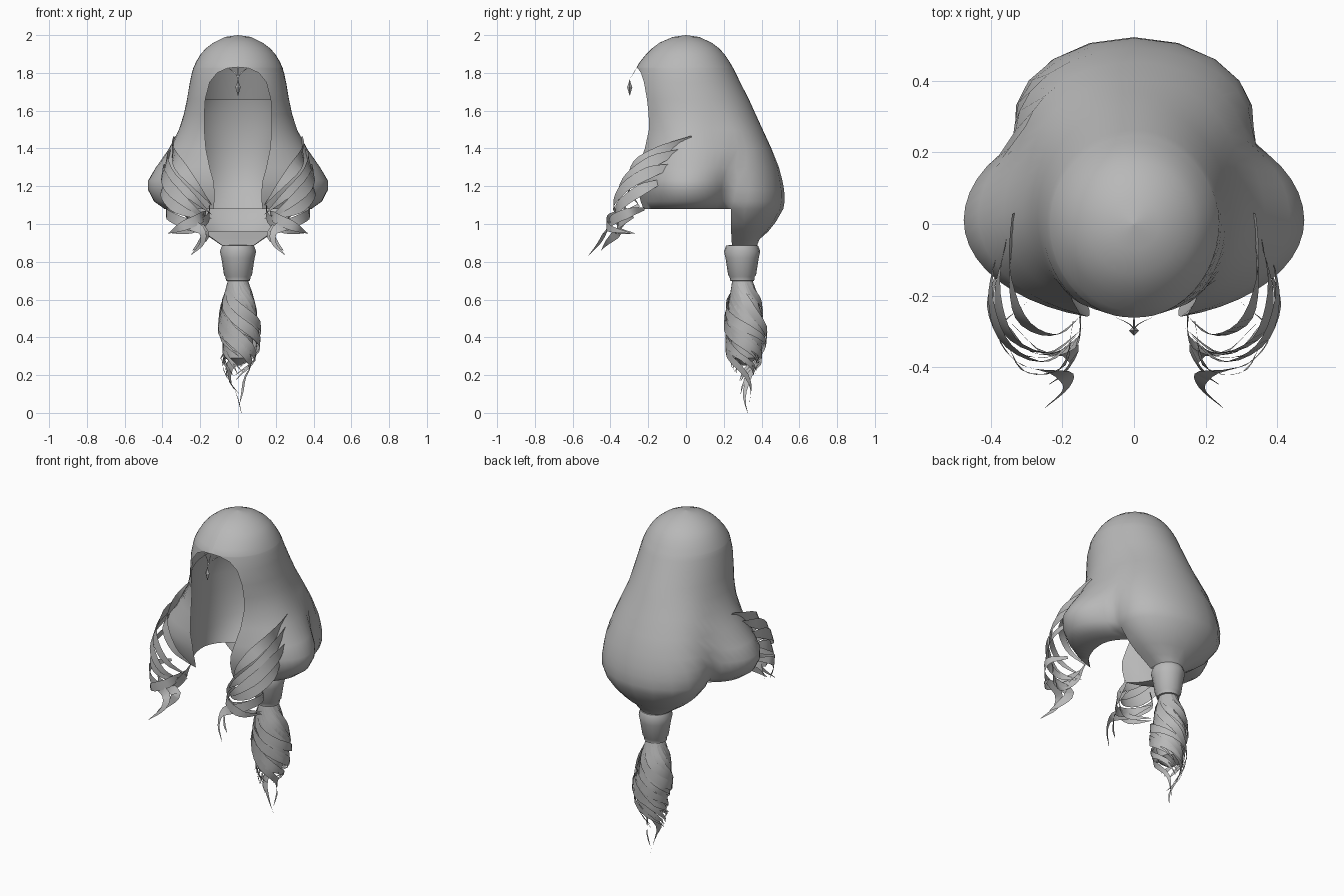
import bpy, math, random
from mathutils import Vector

if "Cube" in bpy.data.objects:
    bpy.data.objects.remove(bpy.data.objects["Cube"])

random.seed(4)
grey = bpy.data.materials.new("ash_grey")
grey.diffuse_color = (0.48, 0.48, 0.48, 1)
grey.use_nodes = True
grey.node_tree.nodes["Principled BSDF"].inputs["Base Color"].default_value = grey.diffuse_color


def make(name, verts, faces, angle=50):
    me = bpy.data.meshes.new(name)
    me.from_pydata([tuple(v) for v in verts], [], faces)
    me.validate()
    me.materials.append(grey)
    ob = bpy.data.objects.new(name, me)
    bpy.context.collection.objects.link(ob)
    bpy.ops.object.select_all(action='DESELECT')
    ob.select_set(True)
    bpy.context.view_layer.objects.active = ob
    bpy.ops.object.shade_smooth_by_angle(angle=math.radians(angle))
    return ob


def bridge(rows, closed):
    """Skin a list of equally long point rows."""
    n = len(rows[0])
    verts = [p for r in rows for p in r]
    faces = []
    for j in range(len(rows) - 1):
        for i in range(n if closed else n - 1):
            k = (i + 1) % n
            faces.append((j * n + i, (j + 1) * n + i, (j + 1) * n + k, j * n + k))
    return verts, faces


def lerp(table, t):
    """Piecewise linear lookup in (key, value) pairs with rising keys."""
    for (a, u), (b, v) in zip(table, table[1:]):
        if t <= b:
            f = max(0.0, (t - a) / (b - a))
            return u + (v - u) * f
    return table[-1][1]


def arc_row(z, w, sy, yf, yb, ex, n=22):
    """Open horizontal section: front edge, side, back, side, front edge."""
    a0 = math.asin(min(1, ex / w))
    half = []
    for i in range(n + 1):
        a = a0 + (math.pi - a0) * i / n
        ry = sy - yf if math.cos(a) > 0 else yb - sy
        half.append((w * math.sin(a), sy - ry * math.cos(a), z))
    return half + [(-x, y, z) for x, y, z in half[-2::-1]]


# Hood of hair: height, half width, side y, front y, back y, half opening
HOOD = [
    (2.00, .0005, 0, -.0005, .0005, 0),
    (1.99, .07, 0, -.07, .07, 0),
    (1.96, .13, 0, -.14, .135, 0),
    (1.93, .17, 0, -.18, .175, 0),
    (1.90, .197, 0, -.21, .203, 0),
    (1.86, .221, 0, -.243, .23, 0),
    (1.83, .235, 0, -.262, .247, 0),
    (1.825, .237, 0, -.263, .25, .055),
    (1.80, .244, 0, -.267, .263, .11),
    (1.75, .255, 0, -.275, .287, .15),
    (1.66, .27, .02, -.275, .333, .173),
    (1.58, .287, .03, -.26, .362, .178),
    (1.50, .313, .03, -.245, .38, .178),
    (1.40, .365, .03, -.25, .37, .17),
    (1.30, .435, .02, -.27, .33, .15),
    (1.23, .476, .01, -.27, .31, .13),
    (1.18, .476, .01, -.265, .30, .125),
    (1.12, .445, .01, -.25, .28, .125),
    (1.08, .39, .01, -.24, .25, .13)]

# Back pouch: height, half width, centre y, front y, back y
POUCH = [
    (.885, .085, .295, .21, .375), (.92, .135, .30, .205, .39), (.96, .195, .30, .20, .435),
    (1.01, .255, .30, .20, .475), (1.08, .312, .30, .20, .515), (1.13, .332, .30, .20, .524),
    (1.20, .336, .29, .20, .518), (1.30, .33, .26, .20, .492), (1.40, .31, .22, .20, .452),
    (1.50, .27, .19, .20, .402), (1.58, .22, .17, .20, .35), (1.66, .15, .15, .20, .28)]


def pouch_at(z):
    return [lerp([(p[0], p[i]) for p in POUCH], z) for i in (1, 2, 4)]


def swell(p, k=.05):
    """Push a hood point out to the pouch with a soft blend."""
    x, y, z = p
    if z > 1.67 or y < .08:
        return p
    rx, cy, yb = pouch_at(z)
    o = Vector((0, .08))
    d = Vector((x, y)) - o
    r = d.length
    d.normalize()
    hit, oy = 0, o.y - cy
    a = (d.x / rx) ** 2 + (d.y / (yb - cy)) ** 2
    b = oy * d.y / (yb - cy) ** 2
    disc = b * b - a * ((oy / (yb - cy)) ** 2 - 1)
    if disc > 0:
        hit = (-b + math.sqrt(disc)) / a
    h = max(k - abs(r - hit), 0) / k
    q = o + d * (max(r, hit) + h * h * k / 4)
    return (q.x, q.y, z)


outer = [[swell(p) for p in arc_row(*r)] for r in HOOD]

# Inner lining shares the opening edge and bows out behind the face
LINING_Y = [(1.08, .20), (1.15, .24), (1.25, .28), (1.4, .29), (1.58, .26), (1.66, .23)]
inner = []
for (z, w, sy, yf, yb, ex), row in zip(HOOD, outer):
    if z < 1.67:
        wi = min(w - .04, .25)
        ey = row[0][1]
        yfi = sy - (sy - ey) / math.cos(math.asin(ex / wi))
        inner.append(arc_row(z, wi, sy, yfi, lerp(LINING_Y, z), ex))
verts, faces = bridge(outer + inner[::-1], False)
# Leave the underside open where the pouch continues downward
last, n = len(outer) - 1, len(outer[0])
back = [i for i, p in enumerate(outer[-1]) if p[1] > .195]
faces = [f for f in faces if not (all(verts[i][2] < 1.081 for i in f)
                                  and all(i % n in back for i in f))]
# Lower pouch continues the same surface down to the tie
prev = [last * n + i for i in back]
_, rx0, cy0, yf0, yb0 = POUCH[4]
for z, rx, cy, yf, yb in POUCH[3::-1]:
    row = []
    for i in back:
        x, y, _ = outer[-1][i]
        s = (yb - cy) / (yb0 - cy0) if y > cy0 else (cy - yf) / (cy0 - yf0)
        verts.append((x * rx / rx0, cy + (y - cy0) * s, z))
        row.append(len(verts) - 1)
    for i in range(len(row) - 1):
        faces.append((prev[i], row[i], row[i + 1], prev[i + 1]))
    if z < .95:
        faces.append((prev[-1], row[-1], row[0], prev[0]))
    prev = row
make("hair_hood", verts, faces, angle=60)


def lathe(name, profile, center, n=16, angle=35):
    rows = [[(r * math.cos(2 * math.pi * i / n), center(z) + r * math.sin(2 * math.pi * i / n), z)
             for i in range(n)] for r, z in profile]
    return make(name, *bridge(rows, True), angle=angle)


# Tie band around the tail
lathe("tie_band", [(.06, .89), (.085, .885), (.096, .855), (.088, .82), (.074, .73),
                   (.066, .72), (.064, .70), (.04, .695)], lambda z: .297)


def ribbon(verts, faces, path, axis, width):
    """Add a tapered strip that lies flat against its axis points."""
    n = len(path)
    base = len(verts)
    for i, p in enumerate(path):
        t = path[min(i + 1, n - 1)] - path[max(i - 1, 0)]
        side = t.cross(p - axis[i])
        if side.length < 1e-7:
            side = Vector((1, 0, 0))
        side.normalize()
        f = i / (n - 1)
        w = width * min(1, .3 + 3 * f, 2.2 * (1 - f) + .03) / 2
        verts += [p - side * w, p + side * w]
    for i in range(n - 1):
        a = base + 2 * i
        faces.append((a, a + 1, a + 3, a + 2))


def smooth_path(pts, steps=4):
    """Curve through the given points."""
    pts = [Vector(p) for p in pts]
    q = [2 * pts[0] - pts[1]] + pts + [2 * pts[-1] - pts[-2]]
    out = []
    for a, b, c, d in zip(q, q[1:], q[2:], q[3:]):
        for t in (s / steps for s in range(steps)):
            out.append(.5 * (2 * b + (c - a) * t + (2 * a - 5 * b + 4 * c - d) * t ** 2
                             + (3 * b - a - 3 * c + d) * t ** 3))
    return out + [pts[-1]]


# Tail: core plus twisted locks
RAD = [(0, .004), (.06, .02), (.13, .035), (.2, .05), (.25, .075), (.33, .095), (.45, .105),
       (.58, .085), (.66, .062), (.71, .05)]
MID_Y = [(0, .33), (.1, .31), (.25, .31), (.42, .32), (.7, .298)]
MID_X = [(0, .02), (.1, .02), (.18, -.015), (.35, .01), (.7, 0)]
lathe("tail_core", [(lerp(RAD, z) * .8, z) for z in (.71, .66, .58, .5, .42, .34, .29)]
      + [(.01, .25)], lambda z: lerp(MID_Y, z), n=12)
verts, faces = [], []
for k in range(24):
    end = (0, .05, .1)[k // 8] if k % 8 == 0 else random.uniform(.16, .34)
    turns = random.uniform(.5, 1.1)
    out = random.uniform(.86, 1.14)
    path, axis = [], []
    for f in (i / 18 for i in range(19)):
        z = .71 + (end - .71) * f
        a = 2 * math.pi * (k / 24 + turns * f ** 1.5)
        r = lerp(RAD, z) * (1 + (out - 1) * min(1, 3 * f))
        axis.append(Vector((lerp(MID_X, z), lerp(MID_Y, z), z)))
        path.append(axis[-1] + Vector((r * math.cos(a), r * math.sin(a), 0)))
    ribbon(verts, faces, path, axis, .05)
make("tail_locks", verts, faces)

# Front curls: locks swept round each cheek, then hanging ringlets
SWEPT = [
    [(.335, .03, 1.46), (.345, -.14, 1.38), (.31, -.27, 1.31), (.22, -.31, 1.2), (.14, -.25, 1.1)],
    [(.35, -.02, 1.39), (.38, -.18, 1.33), (.35, -.31, 1.24), (.24, -.36, 1.14), (.14, -.29, 1.05)],
    [(.38, -.06, 1.31), (.40, -.2, 1.27), (.36, -.33, 1.19), (.25, -.385, 1.09), (.15, -.31, 1.02)],
    [(.38, -.12, 1.23), (.40, -.24, 1.18), (.34, -.35, 1.1), (.23, -.37, 1.05), (.14, -.29, 1.03)]]
RINGLETS = [
    [(.30, -.22, 1.08), (.38, -.3, 1.06), (.32, -.39, 1.02), (.2, -.42, .97), (.19, -.46, .9),
     (.25, -.515, .835)],
    [(.17, -.27, 1.06), (.2, -.4, 1.03), (.31, -.41, .98), (.37, -.29, .95)],
    [(.36, -.28, 1.04), (.28, -.36, 1.0), (.17, -.36, .96), (.2, -.42, .90), (.24, -.45, .86)],
    [(.15, -.25, 1.1), (.16, -.33, 1.03), (.25, -.36, .97), (.35, -.27, .95)]]
for side, label in ((1, "right"), (-1, "left")):
    for name, locks, cy, width in (("swept_locks_", SWEPT, -.12, .065),
                                   ("ringlets_", RINGLETS, -.3, .055)):
        verts, faces = [], []
        for lock in locks:
            path = smooth_path([(side * x, y, z) for x, y, z in lock])
            axis = [Vector((side * .26, cy, p.z)) for p in path]
            ribbon(verts, faces, path, axis, width)
        make(name + label, verts, faces)

# Forehead pendant: faceted drop on thin wires
lathe("pendant_drop", [(.001, 1.765), (.006, 1.745), (.014, 1.725), (.001, 1.68)],
      lambda z: -.298, n=4, angle=10)
verts, faces = [], []
for x, z in ((.05, 1.825), (-.05, 1.825), (0, 1.83)):
    path = [Vector((x * (1 - f) ** 2, -.262 - .036 * f, z + (1.765 - z) * f))
            for f in (0, .25, .5, .75, 1)]
    ribbon(verts, faces, path, [p + Vector((0, .1, 0)) for p in path], .006)
make("pendant_wires", verts, faces)
